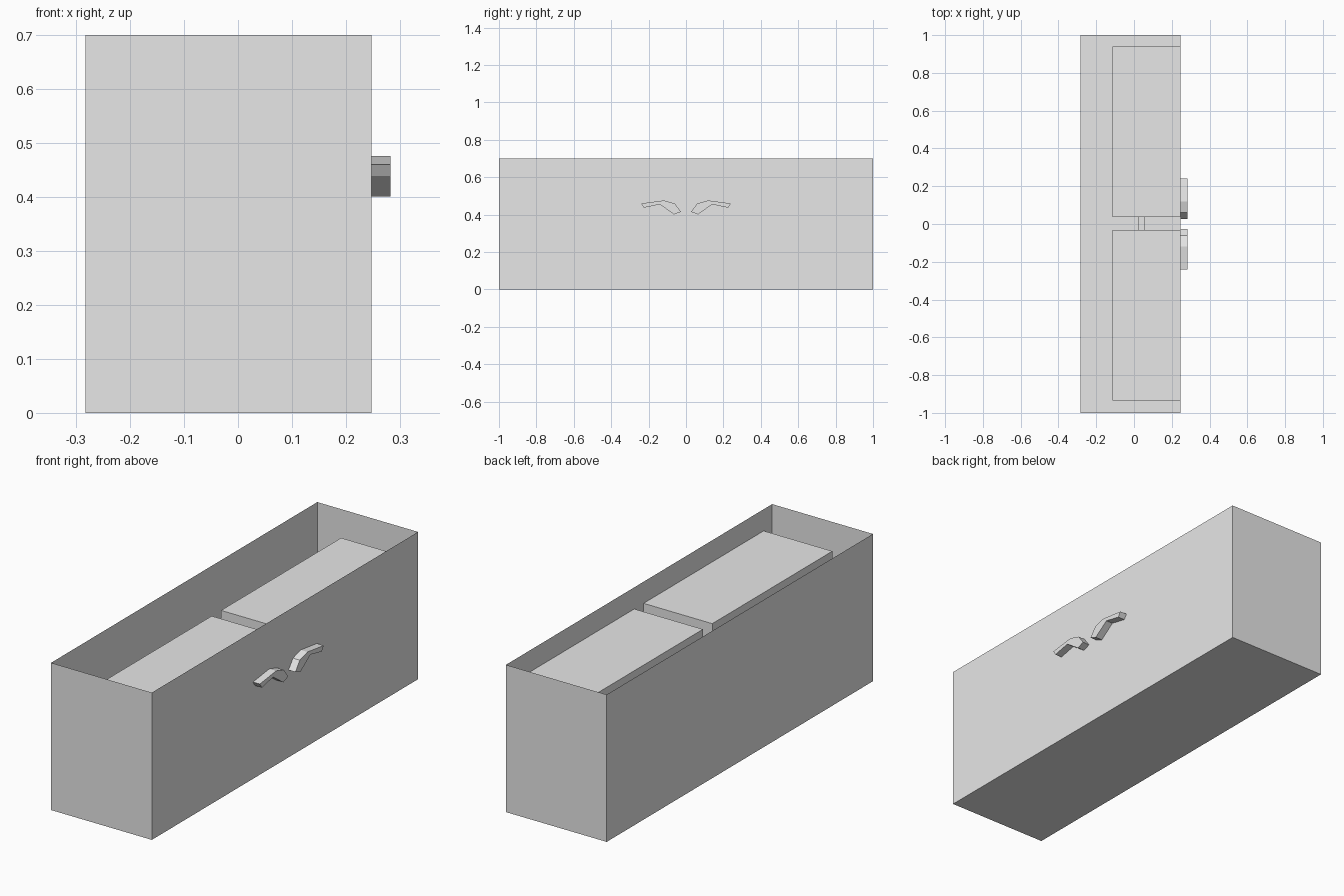
import bpy, bmesh

cube = bpy.data.objects.get("Cube")
if cube:
    bpy.data.objects.remove(cube, do_unlink=True)

grey = bpy.data.materials.new("light_grey")
grey.use_nodes = True
colour = (0.8, 0.8, 0.8, 1)
grey.diffuse_color = colour
grey.node_tree.nodes["Principled BSDF"].inputs["Base Color"].default_value = colour


def finish(name, bm):
    bmesh.ops.recalc_face_normals(bm, faces=bm.faces)
    mesh = bpy.data.meshes.new(name)
    bm.to_mesh(mesh)
    bm.free()
    mesh.materials.append(grey)
    obj = bpy.data.objects.new(name, mesh)
    bpy.context.collection.objects.link(obj)
    return obj


def box(name, low, high, open_top=False):
    bm = bmesh.new()
    bmesh.ops.create_cube(bm, size=1)
    for v in bm.verts:
        v.co = [high[i] if v.co[i] > 0 else low[i] for i in range(3)]
    if open_top:
        top = [f for f in bm.faces if f.normal.z > 0.9]
        bmesh.ops.delete(bm, geom=top, context="FACES_ONLY")
    return finish(name, bm)


def handle(name, side):
    # Bent grip outline in the y-z plane, extruded out from the wall
    outline = [(0.027, 0.415), (0.06, 0.459), (0.118, 0.476), (0.24, 0.46),
               (0.225, 0.437), (0.14, 0.455), (0.064, 0.401)]
    bm = bmesh.new()
    face = bm.faces.new([bm.verts.new((WALL, side * y, z)) for y, z in outline])
    grown = bmesh.ops.extrude_face_region(bm, geom=[face])["geom"]
    verts = [g for g in grown if isinstance(g, bmesh.types.BMVert)]
    bmesh.ops.translate(bm, verts=verts, vec=(0.036, 0, 0))
    return finish(name, bm)


WALL = 0.247

# Thin-walled open tray
box("tray", (-0.283, -1, 0), (WALL, 1, 0.7), open_top=True)

# Two blocks resting inside against the handle wall
inner = WALL - 0.001
box("right_block", (-0.115, -0.935, 0.001), (inner, -0.033, 0.598))
box("left_block", (-0.115, 0.037, 0.001), (inner, 0.939, 0.598))

# Small bar joining the blocks
box("joining_bar", (0.02, -0.033, 0.28), (0.055, 0.037, 0.32))

# Mirrored pair of handles
handle("back_handle", 1)
handle("front_handle", -1)
